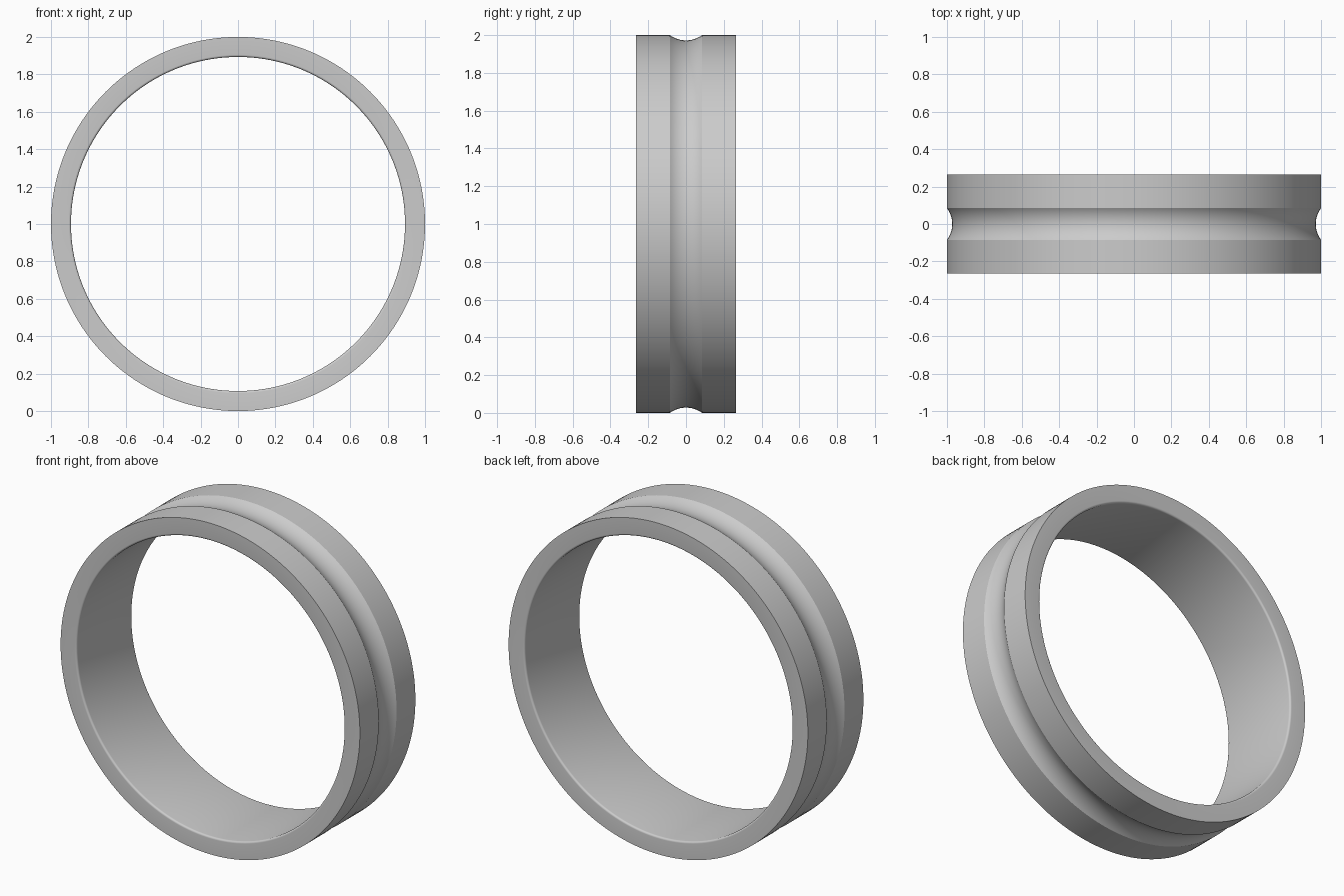
import bpy, bmesh, math

if "Cube" in bpy.data.objects:
    bpy.data.objects.remove(bpy.data.objects["Cube"])

SEGMENTS = 192
R_OUT, R_IN, HALF = 1.0, 0.893, 0.265
GROOVE_HALF, GROOVE_DEPTH, FILLET = 0.085, 0.028, 0.012

# Cross-section as (radius, y): outer wall with a concave arc groove
profile = [(R_OUT, -HALF)]
arc_r = (GROOVE_HALF ** 2 + GROOVE_DEPTH ** 2) / (2 * GROOVE_DEPTH)
arc_c = R_OUT - GROOVE_DEPTH + arc_r
a_max = math.asin(GROOVE_HALF / arc_r)
for i in range(17):
    a = -a_max + 2 * a_max * i / 16
    profile.append((arc_c - arc_r * math.cos(a), arc_r * math.sin(a)))
profile.append((R_OUT, HALF))

# Inner wall with small rounded rims
for side in (1, -1):
    steps = range(7) if side == 1 else range(6, -1, -1)
    for i in steps:
        a = math.pi / 2 * i / 6
        profile.append((R_IN + FILLET * (1 - math.sin(a)),
                        side * (HALF - FILLET + FILLET * math.cos(a))))

# Sweep the section around the y axis
bm = bmesh.new()
rings = []
for s in range(SEGMENTS):
    t = 2 * math.pi * s / SEGMENTS
    rings.append([bm.verts.new((r * math.cos(t), y, 1 + r * math.sin(t)))
                  for r, y in profile])
n = len(profile)
for s in range(SEGMENTS):
    a, b = rings[s], rings[(s + 1) % SEGMENTS]
    for i in range(n):
        j = (i + 1) % n
        bm.faces.new((a[i], a[j], b[j], b[i]))
bmesh.ops.recalc_face_normals(bm, faces=bm.faces[:])
mesh = bpy.data.meshes.new("grooved_ring")
bm.to_mesh(mesh)
bm.free()

ring = bpy.data.objects.new("grooved_ring", mesh)
bpy.context.collection.objects.link(ring)
grey = bpy.data.materials.new("light grey")
grey.diffuse_color = (0.6, 0.6, 0.6, 1)
grey.use_nodes = True
grey.node_tree.nodes["Principled BSDF"].inputs["Base Color"].default_value = grey.diffuse_color
mesh.materials.append(grey)

# Smooth walls, sharp rim and groove edges
bpy.context.view_layer.objects.active = ring
ring.select_set(True)
bpy.ops.object.shade_smooth_by_angle(angle=math.radians(25))
